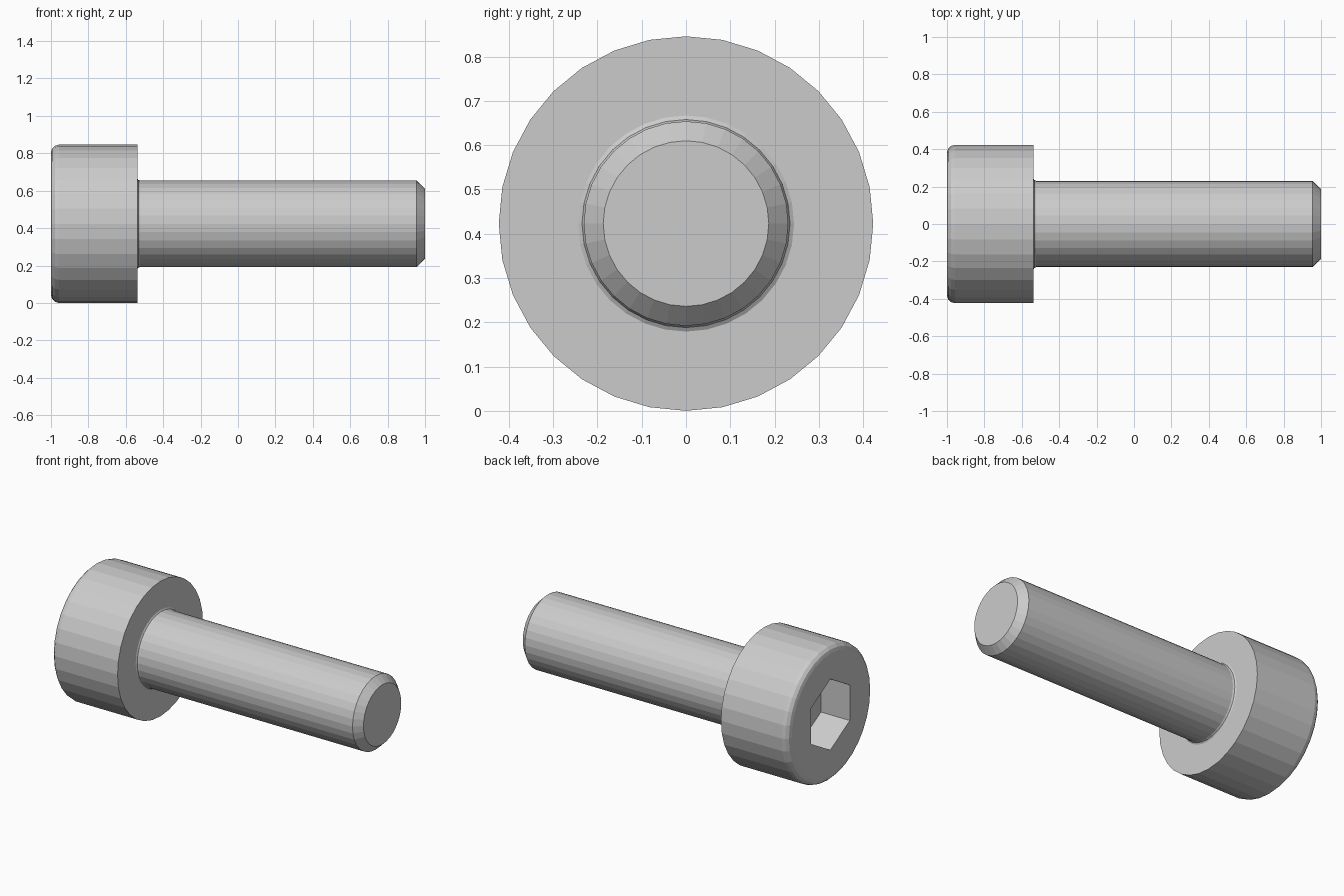
import bpy, bmesh
from math import sin, cos, pi, radians

if "Cube" in bpy.data.objects:
    bpy.data.objects.remove(bpy.data.objects["Cube"])

R, SIDES = 0.423, 32          # head radius, facets around the axis


def lathe(name, profile, sides):
    """Spin (x, radius) points around the x axis, with closed flat ends."""
    bm = bmesh.new()
    rings = [[bm.verts.new((x, r * sin(2 * pi * i / sides), R + r * cos(2 * pi * i / sides)))
              for i in range(sides)] for x, r in profile]
    for a, b in zip(rings, rings[1:]):
        for i in range(sides):
            j = (i + 1) % sides
            bm.faces.new((a[i], a[j], b[j], b[i]))
    bm.faces.new(rings[0])
    bm.faces.new(rings[-1])
    bmesh.ops.recalc_face_normals(bm, faces=bm.faces)
    mesh = bpy.data.meshes.new(name)
    bm.to_mesh(mesh)
    bm.free()
    obj = bpy.data.objects.new(name, mesh)
    bpy.context.collection.objects.link(obj)
    return obj


# Head with rounded rim, small fillet under the head, shank and chamfered tip
f = 0.042
rim = [(-1 + f * (1 - sin(a)), R - f * (1 - cos(a)))
       for a in (radians(d) for d in (90, 60, 30, 0))]
screw = lathe("cap_screw", rim + [
    (-0.5385, R), (-0.5385, 0.244), (-0.533, 0.235), (-0.523, 0.231),
    (0.955, 0.231), (1.0, 0.187)], SIDES)

# Hexagonal key socket, corners pointing up and down
cutter = lathe("socket_cutter", [(-1.1, 0.222), (-0.8, 0.222)], 6)
cutter.hide_render = True
cut = screw.modifiers.new("socket", 'BOOLEAN')
cut.operation = 'DIFFERENCE'
cut.solver = 'EXACT'
cut.object = cutter
bpy.context.view_layer.objects.active = screw
screw.select_set(True)
bpy.ops.object.modifier_apply(modifier=cut.name)
bpy.data.objects.remove(cutter, do_unlink=True)
